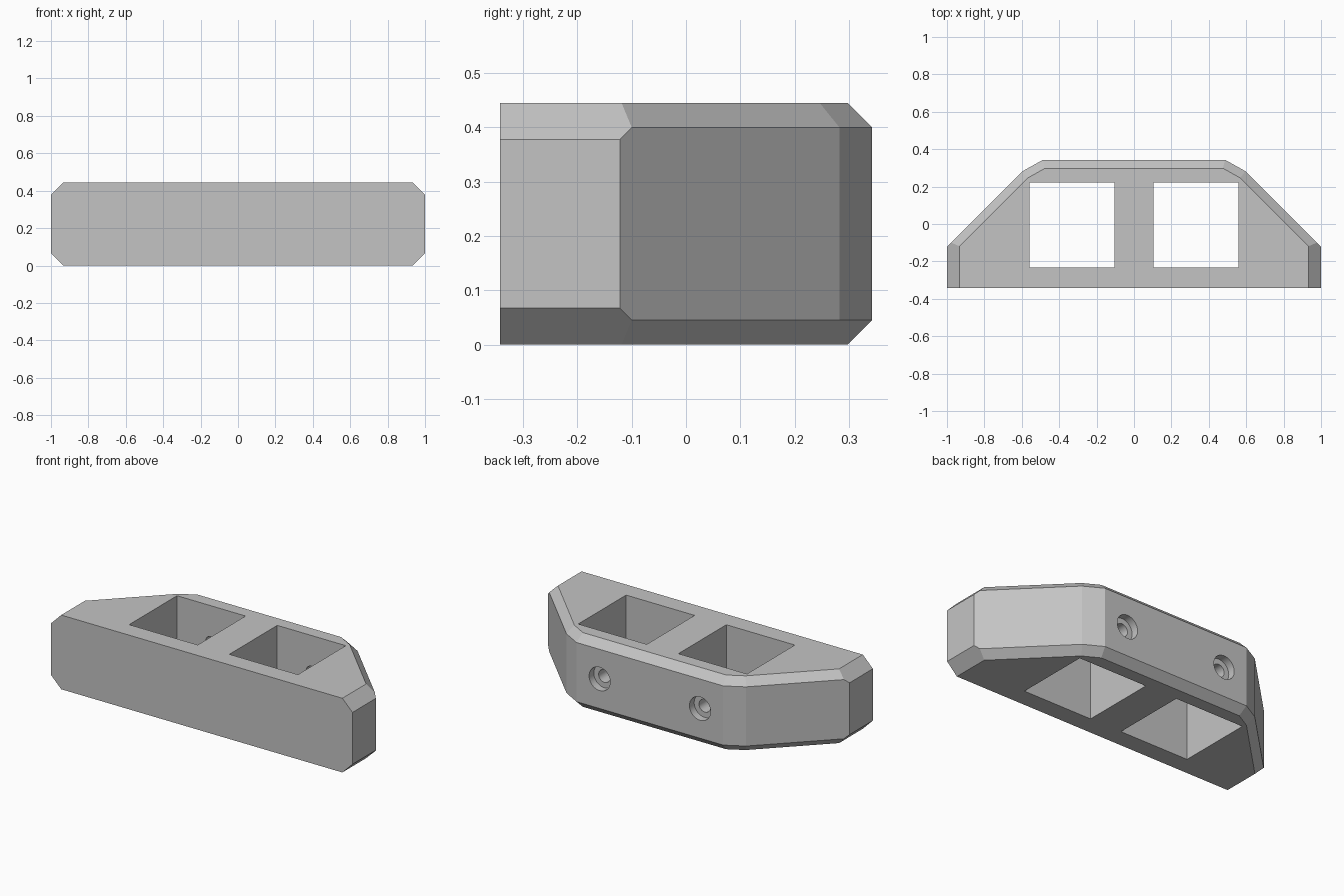
import bpy, bmesh, math
from mathutils import Vector

if "Cube" in bpy.data.objects:
    bpy.data.objects.remove(bpy.data.objects["Cube"])

HEIGHT, DEPTH, MID = 0.445, 0.343, 0.2225

grey = bpy.data.materials.new("light grey")
grey.use_nodes = True
grey.diffuse_color = (0.55, 0.55, 0.55, 1)
grey.node_tree.nodes["Principled BSDF"].inputs["Base Color"].default_value = grey.diffuse_color


def add_object(name, bm):
    bmesh.ops.recalc_face_normals(bm, faces=bm.faces)
    mesh = bpy.data.meshes.new(name)
    bm.to_mesh(mesh)
    bm.free()
    mesh.materials.append(grey)
    obj = bpy.data.objects.new(name, mesh)
    bpy.context.collection.objects.link(obj)
    return obj


def box(name, x0, x1, y0, y1, z0, z1):
    bm = bmesh.new()
    bmesh.ops.create_cube(bm, size=1)
    bmesh.ops.scale(bm, vec=(x1 - x0, y1 - y0, z1 - z0), verts=bm.verts)
    bmesh.ops.translate(bm, vec=((x0 + x1) / 2, (y0 + y1) / 2, (z0 + z1) / 2), verts=bm.verts)
    return add_object(name, bm)


def bore(name, x, radius, y0, y1):
    """Round cutter along y at mid height."""
    bm = bmesh.new()
    bmesh.ops.create_cone(bm, cap_ends=True, segments=64, radius1=radius,
                          radius2=radius, depth=y1 - y0)
    for v in bm.verts:
        v.co = Vector((x + v.co.x, (y0 + y1) / 2 + v.co.z, MID + v.co.y))
    return add_object(name, bm)


def slice_off(obj, point, normal):
    """Remove everything in front of a plane and cap the cut."""
    bm = bmesh.new()
    bm.from_mesh(obj.data)
    cut = bmesh.ops.bisect_plane(bm, geom=bm.verts[:] + bm.edges[:] + bm.faces[:], dist=1e-5,
                                 plane_co=point, plane_no=normal, clear_outer=True)
    edges = [e for e in cut["geom_cut"] if isinstance(e, bmesh.types.BMEdge)]
    bmesh.ops.contextual_create(bm, geom=edges)
    bmesh.ops.recalc_face_normals(bm, faces=bm.faces)
    bm.to_mesh(obj.data)
    bm.free()


# Block with angled back corners
body = box("bracket_body", -1, 1, -DEPTH, DEPTH, 0, HEIGHT)
facet = Vector((0.063, 0.113, 0)).normalized()
sides = [((1, -0.122), Vector((1, 1, 0)).normalized()), ((0.487, DEPTH), facet)]
for s in (-1, 1):
    for (x, y), n in sides:
        slice_off(body, (s * x, y, 0), (s * n.x, n.y, 0))

# Bevelled top and bottom rims: wide on the ends, narrow around the back
rims = [((1, 0), Vector((1, 0, 0)), 0.067), ((0, DEPTH), Vector((0, 1, 0)), 0.045)]
rims += [(p, n, 0.045) for p, n in sides]
for (x, y), n, inset in rims:
    for s in ((-1, 1) if n.x else (1,)):
        slice_off(body, (s * x, y, HEIGHT - inset), (s * n.x, n.y, 1))
        slice_off(body, (s * x, y, inset), (s * n.x, n.y, -1))

# Square pockets, corner bolt holes and stepped back screw holes
cutters = []
for s, side in ((1, "left"), (-1, "right")):
    xs = sorted((s * 0.105, s * 0.56))
    cutters += [
        box(side + "_pocket_cutter", *xs, -0.232, 0.222, -0.1, HEIGHT + 0.1),
        bore(side + "_bolt_cutter", s * 0.778, 0.057, -0.5, 0),
        bore(side + "_bolt_head_cutter", s * 0.778, 0.111, -0.12, 0.5),
        bore(side + "_screw_cutter", s * 0.333, 0.038, 0.15, 0.5),
        bore(side + "_screw_head_cutter", s * 0.333, 0.07, DEPTH - 0.045, 0.5),
    ]
bpy.context.view_layer.objects.active = body
body.select_set(True)
for cutter in cutters:
    mod = body.modifiers.new("cut", "BOOLEAN")
    mod.operation, mod.solver, mod.object = "DIFFERENCE", "EXACT", cutter
    bpy.ops.object.modifier_apply(modifier=mod.name)
    bpy.data.objects.remove(cutter)

# Smooth bores, crisp edges
bpy.ops.object.select_all(action="DESELECT")
body.select_set(True)
bpy.ops.object.shade_smooth_by_angle(angle=math.radians(10))
